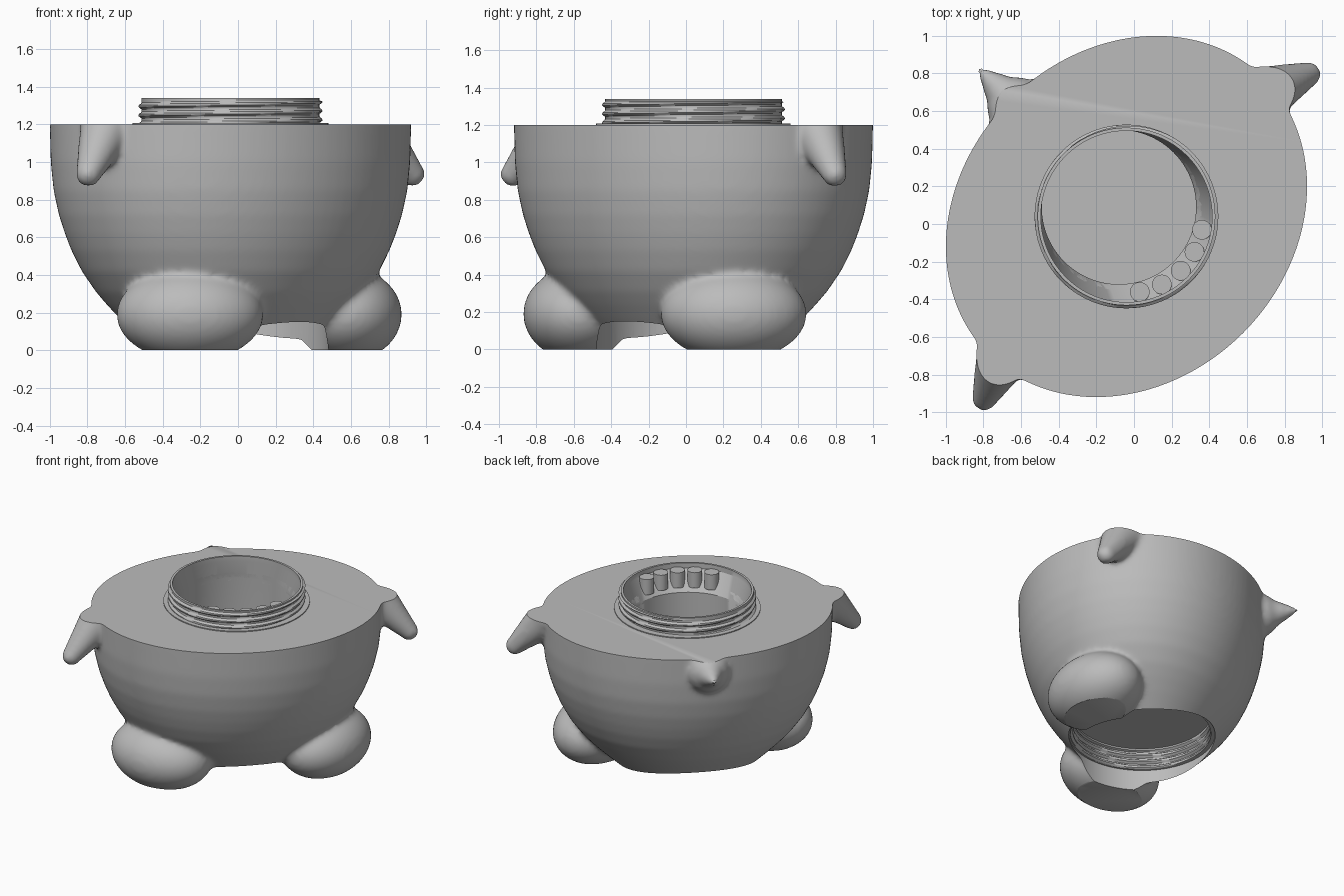
import bpy, bmesh
from math import pi, sin, cos, radians
from mathutils import Vector, Matrix

cube = bpy.data.objects.get("Cube")
if cube:
    bpy.data.objects.remove(cube, do_unlink=True)

grey = bpy.data.materials.new("plain grey")
grey.use_nodes = True
GREY = (0.5, 0.5, 0.5, 1)
grey.diffuse_color = GREY
grey.node_tree.nodes["Principled BSDF"].inputs["Base Color"].default_value = GREY

CX, CY = -0.04, 0.04          # centre of the body and neck
TOP = 1.2


def finish(bm, name):
    bmesh.ops.recalc_face_normals(bm, faces=bm.faces)
    mesh = bpy.data.meshes.new(name)
    bm.to_mesh(mesh)
    bm.free()
    mesh.materials.append(grey)
    obj = bpy.data.objects.new(name, mesh)
    bpy.context.collection.objects.link(obj)
    return obj


def loft(bm, rings):
    """Skin closed rings of points and cap both ends."""
    loops = [[bm.verts.new(p) for p in ring] for ring in rings]
    n = len(loops[0])
    for low, high in zip(loops, loops[1:]):
        for i in range(n):
            j = (i + 1) % n
            bm.faces.new((low[i], low[j], high[j], high[i]))
    bm.faces.new(loops[0][::-1])
    bm.faces.new(loops[-1])


def circle(x, y, z, r, n=96):
    return [(x + r * cos(2 * pi * i / n), y + r * sin(2 * pi * i / n), z) for i in range(n)]


def oval(z, half, n=96):
    """Body section: an ellipse whose long axis runs along the x = y diagonal."""
    k = half / 0.96 * 0.7071
    pts = []
    for i in range(n):
        u, v = 1.037 * k * cos(2 * pi * i / n), 0.876 * k * sin(2 * pi * i / n)
        pts.append((CX + u - v, CY + u + v, z))
    return pts


def ball(bm, centre, radii):
    mat = Matrix.Translation(centre) @ Matrix.Diagonal((*radii, 1))
    bmesh.ops.create_uvsphere(bm, u_segments=48, v_segments=32, radius=1, matrix=mat)


def taper(bm, p, q, r0, r1):
    """Round-ended limb from p to q."""
    p, q = Vector(p), Vector(q)
    axis = q - p
    mat = Matrix.Translation((p + q) / 2) @ axis.to_track_quat("Z", "Y").to_matrix().to_4x4()
    bmesh.ops.create_cone(bm, cap_ends=True, segments=48, radius1=r0, radius2=r1,
                          depth=axis.length, matrix=mat)
    ball(bm, p, (r0,) * 3)
    ball(bm, q, (r1,) * 3)


def threaded_plug(name, z0, z1, r, ridge, pitch=0.048, n=96):
    """Solid cylinder with a helical ridge."""
    rows = int((z1 - z0) / pitch * 8)
    rings = []
    for k in range(rows + 1):
        z = z0 + (z1 - z0) * k / rows
        ring = []
        for i in range(n):
            a = 2 * pi * i / n
            t = (z / pitch - i / n) % 1
            bump = min(1, max(0, 1.6 - abs(2 * t - 1) * 2.4))
            if z > z1 - 0.018:
                bump = 0
            rad = r + ridge * bump
            ring.append((CX + rad * cos(a), CY + rad * sin(a), z))
        rings.append(ring)
    bm = bmesh.new()
    loft(bm, rings)
    return finish(bm, name)


def cylinder(name, x, y, z0, z1, r, n=96):
    bm = bmesh.new()
    loft(bm, [circle(x, y, z0, r, n), circle(x, y, z1, r, n)])
    return finish(bm, name)


def apply_all(obj):
    bpy.ops.object.select_all(action="DESELECT")
    obj.select_set(True)
    bpy.context.view_layer.objects.active = obj
    for m in list(obj.modifiers):
        bpy.ops.object.modifier_apply(modifier=m.name)
    bpy.ops.object.shade_smooth_by_angle(angle=radians(32))


def boolean(obj, cutter, operation="DIFFERENCE"):
    m = obj.modifiers.new("cut", "BOOLEAN")
    m.operation = operation
    m.solver = "MANIFOLD"
    m.object = cutter
    cutter.hide_render = True


# Body bowl, running past both cut planes
bm = bmesh.new()
profile = [(-0.15, 0.27), (0, 0.42), (0.08, 0.50), (0.16, 0.58), (0.24, 0.655), (0.31, 0.715),
           (0.42, 0.79), (0.53, 0.845), (0.62, 0.88), (0.72, 0.912), (0.85, 0.94),
           (1.0, 0.955), (1.2, 0.96), (1.35, 0.96)]
loft(bm, [oval(z, h) for z, h in profile])

# Paired arms and feet, mirrored across the diagonal
for mirror in (lambda x, y: (x, y), lambda x, y: (-y, -x)):
    taper(bm, (*mirror(-0.69, -0.69), TOP), (*mirror(-0.795, -0.925), 0.937), 0.15, 0.068)
    fx, fy = mirror(-0.255, -0.575)
    rx, ry = (0.39, 0.295) if fx < 0 else (0.295, 0.39)
    ball(bm, (fx, fy, 0.19), (rx, ry, 0.25))

# Short pointed tail
taper(bm, (-0.62, 0.62, 1.09), (-0.825, 0.825, 1.12), 0.16, 0.014)
body = finish(bm, "body")

# Blend the parts into one skin
remesh = body.modifiers.new("blend", "REMESH")
remesh.mode = "VOXEL"
remesh.voxel_size = 0.018
smooth = body.modifiers.new("soften", "SMOOTH")
smooth.factor = 0.5
smooth.iterations = 10

# Flat top and bottom
bm = bmesh.new()
bmesh.ops.create_cube(bm, size=1, matrix=Matrix.Translation((0, 0, TOP / 2))
                      @ Matrix.Diagonal((4, 4, TOP, 1)))
slab = finish(bm, "trim_slab")
boolean(body, slab, "INTERSECT")

# Threaded socket underneath
socket = cylinder("socket_cutter", CX, CY, -0.1, 0.16, 0.52)
socket_thread = threaded_plug("socket_thread_cutter", 0.1, 0.32, 0.49, 0.018)
boolean(body, socket, "DIFFERENCE")
boolean(body, socket_thread, "DIFFERENCE")

# Bore: wide at the mouth, leaning back to a narrower well
bm = bmesh.new()
BX, BY = -0.08, 0.09
loft(bm, [circle(BX, BY, 0.42, 0.41), circle(BX, BY, 1.16, 0.41),
          circle(CX, CY, 1.3, 0.455), circle(CX, CY, 1.4, 0.455)])
bore = finish(bm, "bore_cutter")
boolean(body, bore)

# Threaded neck and its thin collar
neck = threaded_plug("threaded_neck", 1.14, 1.34, 0.472, 0.016)
collar = cylinder("neck_collar", CX, CY, 1.17, 1.207, 0.52)
for part in (neck, collar):
    boolean(part, bore)
for part in (body, neck, collar):
    apply_all(part)
for cutter in (slab, socket, socket_thread, bore):
    bpy.data.objects.remove(cutter, do_unlink=True)

# Row of small pegs inside the mouth
for i in range(5):
    a = radians(-80 + 17.5 * i)
    peg = cylinder(f"mouth_peg_{i + 1}", CX + 0.407 * cos(a), CY + 0.407 * sin(a),
                   1.19, 1.31, 0.052, 32)
    apply_all(peg)
